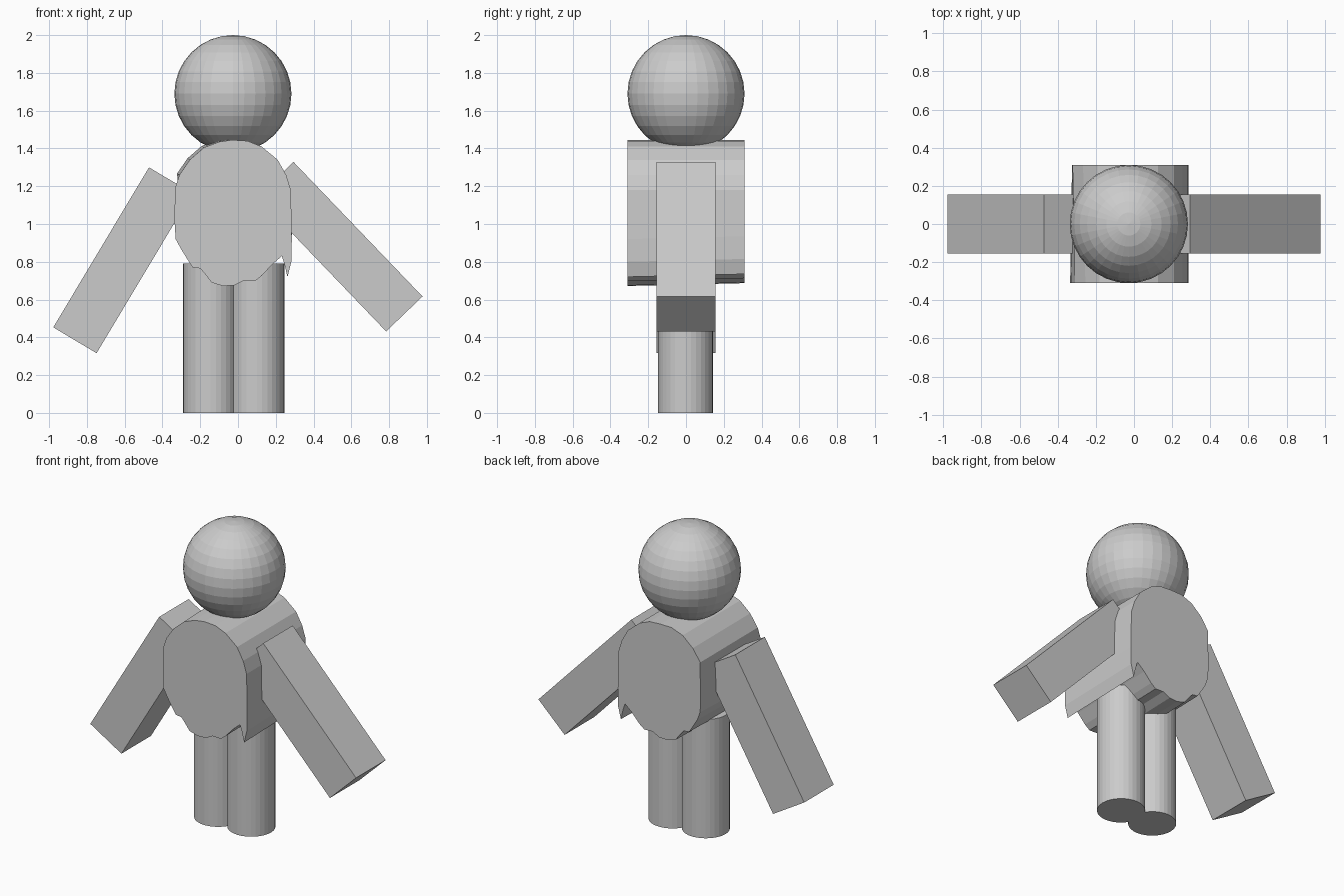
import bpy
import bmesh
from math import radians

cube = bpy.data.objects.get("Cube")
if cube:
    bpy.data.objects.remove(cube, do_unlink=True)

# One plain grey for the whole figure
grey = bpy.data.materials.new("plain_grey")
grey.use_nodes = True
COLOUR = (0.6, 0.6, 0.6, 1)
grey.diffuse_color = COLOUR
grey.node_tree.nodes["Principled BSDF"].inputs["Base Color"].default_value = COLOUR


def finish(name):
    obj = bpy.context.object
    obj.name = name
    obj.data.materials.append(grey)
    return obj


def arm(name, x, z, angle):
    bpy.ops.mesh.primitive_cube_add(size=1, location=(x, 0, z),
                                    rotation=(0, radians(angle), 0))
    finish(name).scale = (0.987, 0.31, 0.267)


def leg(name, x):
    bpy.ops.mesh.primitive_cylinder_add(vertices=32, radius=0.145, depth=0.79,
                                        location=(x, -0.002, 0.395))
    finish(name)


# Head: faceted ball
bpy.ops.mesh.primitive_uv_sphere_add(segments=32, ring_count=16, radius=0.31,
                                     location=(-0.027, 0, 1.69))
finish("head")

# Arms: square beams spread at uneven angles; legs: overlapping cylinders
arm("left_arm", 0.539, 0.88, 46.2)
arm("right_arm", -0.61, 0.808, -59.1)
leg("left_leg", 0.1)
leg("right_leg", -0.145)

# Torso: rounded outline with a ragged hem and a small tooth on the left
OUTLINE = [
    (-0.03, 1.445), (-0.1, 1.435), (-0.18, 1.405), (-0.255, 1.34),
    (-0.31, 1.26), (-0.33, 1.2), (-0.335, 1.1), (-0.335, 1.0),
    (-0.33, 0.92), (-0.3, 0.865), (-0.26, 0.8), (-0.24, 0.77),
    (-0.2, 0.765), (-0.17, 0.73), (-0.14, 0.69), (-0.08, 0.672),
    (-0.02, 0.675), (0.03, 0.7), (0.09, 0.698), (0.125, 0.725),
    (0.18, 0.785), (0.232, 0.83), (0.245, 0.79), (0.262, 0.72),
    (0.282, 0.8), (0.285, 0.92), (0.28, 1.18), (0.255, 1.26),
    (0.21, 1.34), (0.125, 1.41), (0.05, 1.44),
]


def back_point(x, z):
    # The far end is slightly skewed from the near end
    if z < 1:
        z += 0.015
    if x < -0.08 and z > 1.25:
        return x - 0.012, z + 0.008
    return (x + 0.01 if x < -0.3 else x), z


bm = bmesh.new()
front = [bm.verts.new((x, -0.31, z)) for x, z in OUTLINE]
back = []
for x, z in OUTLINE:
    bx, bz = back_point(x, z)
    back.append(bm.verts.new((bx, 0.31, bz)))
bm.faces.new(front)
bm.faces.new(back[::-1])
for i in range(len(front)):
    j = (i + 1) % len(front)
    bm.faces.new((front[i], back[i], back[j], front[j]))
bmesh.ops.recalc_face_normals(bm, faces=bm.faces)
mesh = bpy.data.meshes.new("torso")
bm.to_mesh(mesh)
bm.free()
torso = bpy.data.objects.new("torso", mesh)
mesh.materials.append(grey)
bpy.context.collection.objects.link(torso)
